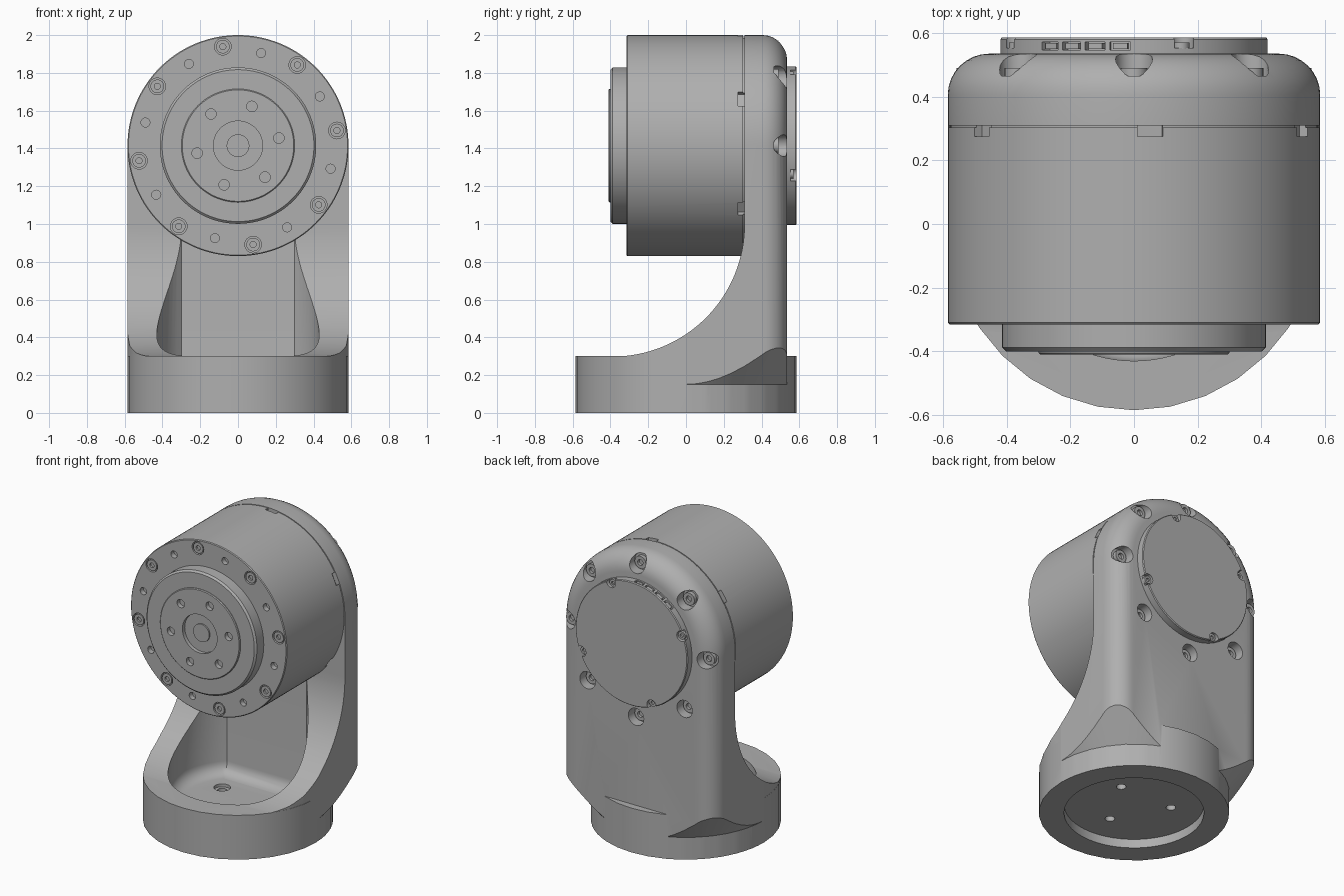
import bpy, bmesh
from math import sin, cos, pi, radians, asin
from mathutils import Matrix, Vector

default = bpy.data.objects.get("Cube")
if default:
    bpy.data.objects.remove(default, do_unlink=True)

metal = bpy.data.materials.new("machined_grey")
metal.use_nodes = True
GREY = (0.43, 0.43, 0.43, 1)
metal.diffuse_color = GREY
metal.node_tree.nodes["Principled BSDF"].inputs["Base Color"].default_value = GREY

AXIS_Z = 1.415          # height of the motor axis
R = 0.585               # shared outer radius


def lathe(bm, profile, origin=(0, 0, AXIS_Z), axis='y', n=32):
    """Revolve (radius, distance) pairs about an axis and cap both ends."""
    o, rings = Vector(origin), []
    for r, t in profile:
        ring = []
        for i in range(n):
            a = 2 * pi * i / n
            c, s = r * cos(a), r * sin(a)
            ring.append(bm.verts.new(o + Vector((c, t, s) if axis == 'y' else (c, s, t))))
        rings.append(ring)
    for p, q in zip(rings, rings[1:]):
        for i in range(n):
            j = (i + 1) % n
            bm.faces.new((p[i], p[j], q[j], q[i]))
    bm.faces.new(rings[0])
    bm.faces.new(rings[-1])


def prism(bm, points, offset):
    """Extrude a flat outline along an offset vector."""
    face = bm.faces.new([bm.verts.new(p) for p in points])
    out = bmesh.ops.extrude_face_region(bm, geom=[face], use_keep_orig=True)
    verts = [v for v in out["geom"] if isinstance(v, bmesh.types.BMVert)]
    bmesh.ops.translate(bm, verts=verts, vec=offset)


def radial_box(bm, angle, r, y, size):
    """Box at a polar position about the motor axis: radial, axial, tangential size."""
    place = Matrix.Translation((r * cos(angle), y, AXIS_Z + r * sin(angle)))
    bmesh.ops.create_cube(bm, size=1, matrix=place @ Matrix.Rotation(-angle, 4, 'Y')
                          @ Matrix.Diagonal((*size, 1)))


def polar(r, degrees):
    a = radians(degrees)
    return (r * cos(a), 0, AXIS_Z + r * sin(a))


def finish(bm, name):
    bmesh.ops.recalc_face_normals(bm, faces=bm.faces)
    mesh = bpy.data.meshes.new(name)
    bm.to_mesh(mesh)
    bm.free()
    mesh.materials.append(metal)
    obj = bpy.data.objects.new(name, mesh)
    bpy.context.collection.objects.link(obj)
    return obj


def combine(obj, other, operation):
    """Apply a boolean and remove the helper."""
    mod = obj.modifiers.new("cut", 'BOOLEAN')
    mod.operation, mod.solver, mod.object = operation, 'EXACT', other
    bpy.context.view_layer.update()
    graph = bpy.context.evaluated_depsgraph_get()
    mesh = bpy.data.meshes.new_from_object(obj.evaluated_get(graph))
    obj.modifiers.clear()
    obj.data = mesh
    bpy.data.objects.remove(other, do_unlink=True)


def smooth(obj):
    bpy.ops.object.select_all(action='DESELECT')
    obj.select_set(True)
    bpy.context.view_layer.objects.active = obj
    bpy.ops.object.shade_smooth_by_angle(angle=radians(30))


def arc(r, start, end, steps):
    for i in range(steps + 1):
        a = radians(start + (end - start) * i / steps)
        yield r * cos(a), r * sin(a)


# Bracket: round-topped slab with rounded back edges
BACK = 0.535
bm = bmesh.new()
outline = [(-R, -0.7, 0), (R, -0.7, 0)]
outline += [(x, -0.7, AXIS_Z + z) for x, z in arc(R, 0, 180, 64)]
prism(bm, outline, (0, BACK + 0.7, 0))
edges = [e for e in bm.edges if all(v.co.y > 0.5 for v in e.verts)
         and any(v.co.z > 0.01 for v in e.verts)]
bmesh.ops.bevel(bm, geom=edges, offset=0.13, segments=8, profile=0.5, affect='EDGES')
bracket = finish(bm, "bracket")

# Curved sweep from the base up to the slab front
bm = bmesh.new()
sweep = [(-1, 0.298 + y, 0.998 + z) for y, z in arc(0.7, -90, 0, 32)]
sweep = [(x, y - 0.688, z) for x, y, z in sweep]
sweep += [(-1, 0.31, 3), (-1, -1, 3), (-1, -1, 0.298)]
prism(bm, sweep, (2, 0, 0))
combine(bracket, finish(bm, "sweep_cutter"), 'DIFFERENCE')

# Rounded front footprint
bm = bmesh.new()
foot = [(x, y, -0.1) for x, y in arc(R - 0.001, 180, 360, 16)] + [(0.7, 0, -0.1), (0.7, 1, -0.1)]
foot += [(-0.7, 1, -0.1), (-0.7, 0, -0.1)]
prism(bm, foot, (0, 0, 3))
combine(bracket, finish(bm, "footprint_clip"), 'INTERSECT')

# Flared underside of the slab corners
bm = bmesh.new()
lathe(bm, [(R - 0.001, -0.1), (R - 0.001, 0.15), (0.8, 0.42), (1, 0.6), (1, 2.2)], (0, 0, 0), 'z', 64)
combine(bracket, finish(bm, "flare_clip"), 'INTERSECT')

# Round base
bm = bmesh.new()
lathe(bm, [(R, 0), (R, 0.3)], (0, 0, 0), 'z', 32)
combine(bracket, finish(bm, "base"), 'UNION')

# Hollow with a flat back wall and filleted floor
bm = bmesh.new()
half = math_angle = asin(0.309 / 0.43) * 180 / pi
prism(bm, [(x, y, 0.12) for x, y in arc(0.43, 180 - half, 360 + half, 64)], (0, 0, 1.1))
edges = [e for e in bm.edges if all(v.co.z < 0.13 for v in e.verts)]
bmesh.ops.bevel(bm, geom=edges, offset=0.08, segments=6, profile=0.5, affect='EDGES')
combine(bracket, finish(bm, "hollow_cutter"), 'DIFFERENCE')

# Underside recess
bm = bmesh.new()
lathe(bm, [(0.43, -0.1), (0.43, 0.06)], (0, 0, 0), 'z', 64)
combine(bracket, finish(bm, "recess_cutter"), 'DIFFERENCE')

# Counterbored floor holes and rear screw pockets
bm = bmesh.new()
for a in (30, 150, 270):
    x, y = 0.23 * cos(radians(a)), 0.23 * sin(radians(a))
    lathe(bm, [(0.03, 0.03), (0.03, 0.1), (0.052, 0.1), (0.052, 0.2)], (x, y, 0), 'z', 24)
for k in range(8):
    lathe(bm, [(0.058, 0.465), (0.058, 0.7)], polar(0.515, 45 * k), n=24)
combine(bracket, finish(bm, "hole_cutter"), 'DIFFERENCE')
smooth(bracket)

# Motor housing with stepped output face
bm = bmesh.new()
lathe(bm, [(0.06, -0.395), (0.06, -0.385), (0.13, -0.385), (0.13, -0.41), (0.295, -0.41),
           (0.3, -0.405), (0.3, -0.4), (0.402, -0.4), (0.414, -0.388), (0.414, -0.315),
           (0.58, -0.315), (R, -0.31), (R, 0.303), (0.577, 0.303), (0.577, 0.33)], n=128)
motor = finish(bm, "motor_housing")
bm = bmesh.new()
for k in range(8):
    lathe(bm, [(0.044, -0.29), (0.044, -0.4)], polar(0.53, 8.7 + 45 * k), n=24)
    lathe(bm, [(0.024, -0.28), (0.024, -0.4)], polar(0.505, 31 + 45 * k), n=16)
for k in range(6):
    lathe(bm, [(0.028, -0.38), (0.028, -0.5)], polar(0.22, 10.5 + 60 * k), n=20)
    radial_box(bm, radians(25 + 60 * k), R, 0.3, (0.06, 0.05, 0.08))
combine(motor, finish(bm, "motor_cutter"), 'DIFFERENCE')
smooth(motor)

# Socket screws, front and rear
bm = bmesh.new()
for k in range(8):
    lathe(bm, [(0.016, -0.3), (0.016, -0.313), (0.036, -0.313), (0.036, -0.28)],
          polar(0.53, 8.7 + 45 * k), n=24)
    lathe(bm, [(0.02, 0.472), (0.02, 0.49), (0.042, 0.49), (0.042, 0.455)],
          polar(0.515, 45 * k), n=24)
smooth(finish(bm, "socket_screws"))

# Rear cover with screw notches and connector slots
bm = bmesh.new()
lathe(bm, [(0.42, 0.5), (0.42, 0.58), (0.415, 0.586)], n=96)
cover = finish(bm, "rear_cover")
SLOTS = (96, 107, 118, 129)
bm = bmesh.new()
for k in range(4):
    lathe(bm, [(0.035, 0.553), (0.035, 0.7)], polar(0.405, 68 + 90 * k), n=20)
for a in SLOTS:
    radial_box(bm, radians(a), 0.42, 0.559, (0.08, 0.026, 0.065))
combine(cover, finish(bm, "cover_cutter"), 'DIFFERENCE')
smooth(cover)

# Cover screws and connector plugs
bm = bmesh.new()
for k in range(4):
    lathe(bm, [(0.012, 0.56), (0.012, 0.57), (0.026, 0.57), (0.026, 0.55)],
          polar(0.395, 68 + 90 * k), n=20)
for a in SLOTS:
    radial_box(bm, radians(a), 0.395, 0.559, (0.04, 0.018, 0.045))
smooth(finish(bm, "cover_fittings"))
